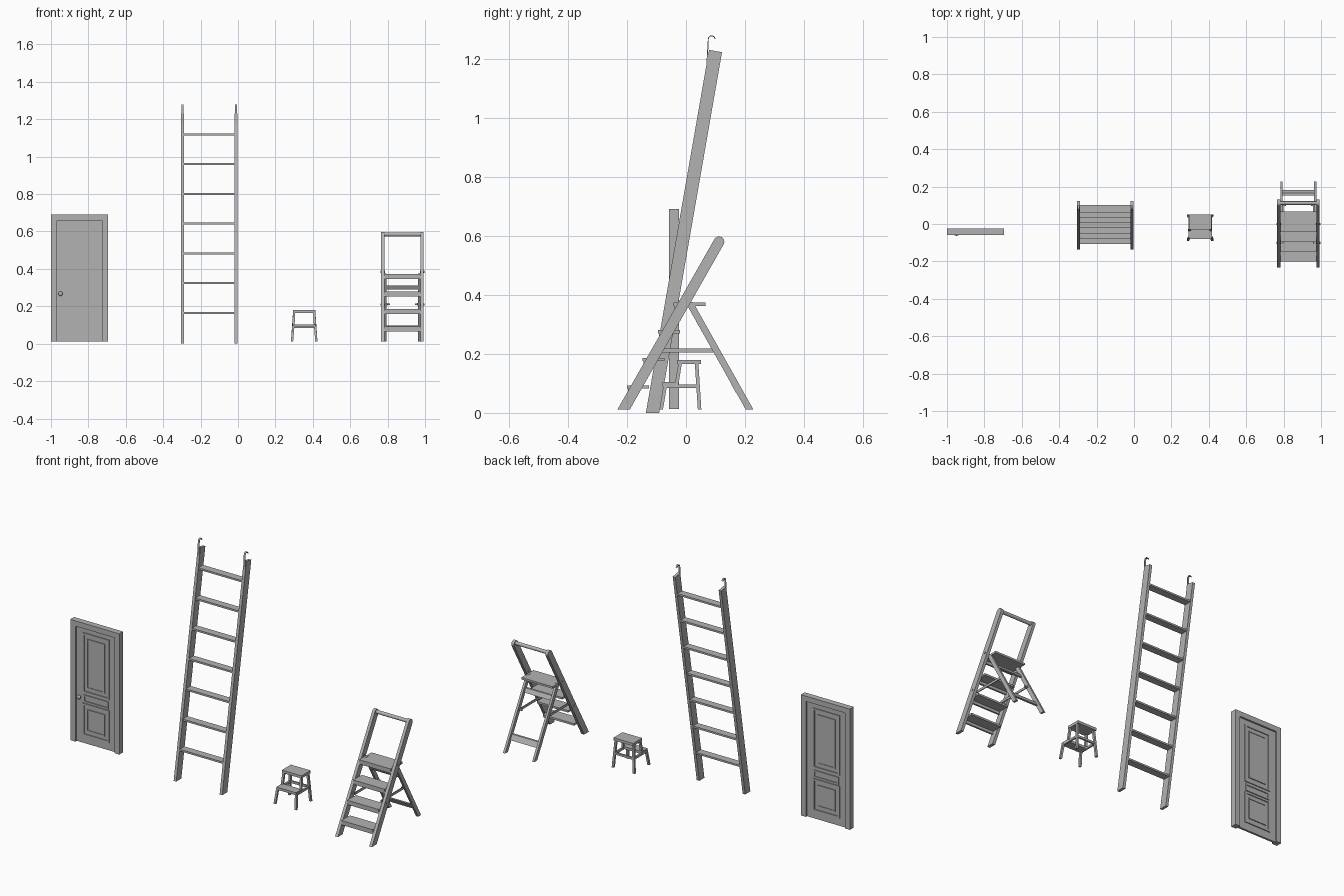
import bpy
import bmesh
from math import cos, sin, pi, radians
from mathutils import Matrix, Vector

default_cube = bpy.data.objects.get("Cube")
if default_cube:
    bpy.data.objects.remove(default_cube, do_unlink=True)

grey = bpy.data.materials.new("plain grey")
grey.use_nodes = True
grey_value = (0.45, 0.45, 0.45, 1)
grey.diffuse_color = grey_value
grey.node_tree.nodes["Principled BSDF"].inputs["Base Color"].default_value = grey_value


def finish(name, bm, smooth=False):
    """Turn a bmesh into a named, coloured object."""
    bmesh.ops.recalc_face_normals(bm, faces=bm.faces)
    mesh = bpy.data.meshes.new(name)
    bm.to_mesh(mesh)
    bm.free()
    mesh.materials.append(grey)
    obj = bpy.data.objects.new(name, mesh)
    bpy.context.collection.objects.link(obj)
    if smooth:
        bpy.ops.object.select_all(action='DESELECT')
        obj.select_set(True)
        bpy.context.view_layer.objects.active = obj
        bpy.ops.object.shade_smooth_by_angle(angle=radians(40))
    return obj


def add_box(bm, xs, ys, zs):
    size = Matrix.Diagonal((xs[1] - xs[0], ys[1] - ys[0], zs[1] - zs[0], 1))
    middle = Matrix.Translation((sum(xs) / 2, sum(ys) / 2, sum(zs) / 2))
    bmesh.ops.create_cube(bm, size=1, matrix=middle @ size)


def box(name, xs, ys, zs):
    bm = bmesh.new()
    add_box(bm, xs, ys, zs)
    return finish(name, bm)


def ring(name, xs, ys, zs, width):
    """Rectangular frame made of two uprights and two crosspieces."""
    bm = bmesh.new()
    inner = (xs[0] + width, xs[1] - width)
    add_box(bm, (xs[0], inner[0]), ys, zs)
    add_box(bm, (inner[1], xs[1]), ys, zs)
    add_box(bm, inner, ys, (zs[0], zs[0] + width))
    add_box(bm, inner, ys, (zs[1] - width, zs[1]))
    return finish(name, bm)


def side_profile(name, points, xs):
    """Extrude a side outline of (y, z) points across x."""
    bm = bmesh.new()
    face = bm.faces.new([bm.verts.new((xs[0], y, z)) for y, z in points])
    moved = bmesh.ops.extrude_face_region(bm, geom=[face])["geom"]
    verts = [v for v in moved if isinstance(v, bmesh.types.BMVert)]
    bmesh.ops.translate(bm, verts=verts, vec=(xs[1] - xs[0], 0, 0))
    return finish(name, bm)


def leg(name, top, foot, width):
    """Square splayed leg with level ends."""
    bm = bmesh.new()
    half = width / 2
    rows = [[bm.verts.new((x + i * half, y + j * half, z))
             for i, j in ((-1, -1), (1, -1), (1, 1), (-1, 1))] for x, y, z in (foot, top)]
    bm.faces.new(rows[0])
    bm.faces.new(rows[1])
    for k in range(4):
        n = (k + 1) % 4
        bm.faces.new((rows[0][k], rows[0][n], rows[1][n], rows[1][k]))
    return finish(name, bm)


def rod(name, start, end, radius):
    start, end = Vector(start), Vector(end)
    turn = (end - start).to_track_quat('Z', 'Y').to_matrix().to_4x4()
    bm = bmesh.new()
    bmesh.ops.create_cone(bm, cap_ends=True, segments=16, radius1=radius, radius2=radius,
                          depth=(end - start).length,
                          matrix=Matrix.Translation((start + end) / 2) @ turn)
    return finish(name, bm, smooth=True)


def both_sides(centre, outer, thick):
    """Names and x ranges for a mirrored pair of upright parts."""
    return (("right", (centre - outer, centre - outer + thick)),
            ("left", (centre + outer - thick, centre + outer)))


# Door: casing, leaf, mouldings on both faces, knob
bottom = 0.013
casing_y = (-0.058, -0.024)
for side, xs in both_sides(-0.848, 0.152, 0.031):
    box(side + "_door_jamb", xs, casing_y, (bottom, 0.66))
box("door_lintel", (-1, -0.696), casing_y, (0.66, 0.69))
box("door_leaf", (-0.97, -0.726), (-0.046, -0.034), (bottom, 0.66))
raised_y = (-0.051, -0.029)
low_y = (-0.048, -0.032)
for label, low, high in (("upper", 0.296, 0.632), ("lower", 0.056, 0.237)):
    ring(label + "_panel_moulding", (-0.931, -0.765), raised_y, (low, high), 0.01)
    field = (low + 0.03, high - 0.03)
    box(label + "_panel_field", (-0.904, -0.792), low_y, field)
    ring(label + "_field_edge", (-0.904, -0.792), raised_y, field, 0.006)
ring("middle_panel_moulding", (-0.926, -0.77), raised_y, (0.243, 0.285), 0.008)
rod("knob_stem", (-0.949, -0.046, 0.267), (-0.949, -0.056, 0.267), 0.006)
bm = bmesh.new()
bmesh.ops.create_uvsphere(bm, u_segments=16, v_segments=10, radius=0.012,
                          matrix=Matrix.Translation((-0.949, -0.056, 0.267))
                          @ Matrix.Diagonal((1, 0.6, 1, 1)))
finish("door_knob", bm, smooth=True)

# Tall leaning ladder: rails, hook straps, treads
ladder_x = -0.1535
rail_outline = [(-0.136, 0), (-0.091, 0), (0.122, 1.222), (0.078, 1.23)]
bend = [(0.087 + 0.013 * cos(a), 1.266 + 0.013 * sin(a))
        for a in (pi - k * pi / 8 for k in range(9))]
inner_bend = [(0.087 + 0.01 * cos(a), 1.266 + 0.01 * sin(a))
              for a in (k * pi / 8 for k in range(9))]
hook_outline = [(0.069, 1.18)] + bend + inner_bend + [(0.073, 1.18)]
for side, xs in both_sides(ladder_x, 0.1505, 0.016):
    side_profile(side + "_ladder_rail", rail_outline, xs)
    side_profile(side + "_ladder_hook", hook_outline, (xs[0] + 0.003, xs[1] - 0.003))
for i in range(7):
    z = 0.165 + 0.159 * i
    y = -0.1135 + 0.1745 * z
    box(f"ladder_tread_{i + 1}", (ladder_x - 0.136, ladder_x + 0.136),
        (y - 0.021, y + 0.021), (z - 0.005, z + 0.005))

# Step stool: seat, lower step, splayed legs, rails
stool_x = 0.354
seat_x = (stool_x - 0.061, stool_x + 0.061)
box("stool_seat", seat_x, (-0.03, 0.05), (0.165, 0.18))
box("stool_step", seat_x, (-0.079, -0.028), (0.09, 0.104))
for side, s in (("right", -1), ("left", 1)):
    def at(offset, y, z):
        return (stool_x + s * offset, y, z)
    leg(side + "_stool_back_leg", at(0.054, 0.036, 0.168), at(0.065, 0.046, 0.012), 0.012)
    leg(side + "_stool_front_leg", at(0.058, -0.07, 0.095), at(0.065, -0.084, 0.012), 0.012)
    leg(side + "_stool_post", at(0.054, -0.02, 0.168), at(0.058, -0.033, 0.088), 0.012)
    x = stool_x + s * 0.058
    box(side + "_stool_rail", (x - 0.005, x + 0.005), (-0.07, 0.042), (0.085, 0.097))
box("stool_back_rail", (stool_x - 0.058, stool_x + 0.058), (0.036, 0.046), (0.085, 0.097))

# Folding step ladder: rounded rails, rear legs, braces
steps_x = 0.879
slope = 0.567
rail_top = Vector((0.112, 0.58))
cap = [(rail_top.x + 0.018 * cos(a), rail_top.y + 0.018 * sin(a))
       for a in (radians(-30 + 22.5 * k) for k in range(9))]
front_rail = [(-0.232, 0.012), (-0.19, 0.012)] + cap
rear_leg = [(0.202, 0.012), (0.228, 0.012), (0.024, 0.375), (-0.002, 0.375)]
for side, xs in both_sides(steps_x, 0.114, 0.017):
    side_profile(side + "_front_rail", front_rail, xs)
    rod(side + "_rail_bolt", (xs[0] - 0.003, -0.1, 0.21), (xs[1] + 0.003, -0.1, 0.21), 0.006)
    rod(side + "_pivot_bolt", (xs[0] - 0.003, 0.0, 0.385), (xs[1] + 0.003, 0.0, 0.385), 0.006)
for side, xs in both_sides(steps_x, 0.097, 0.013):
    side_profile(side + "_rear_leg", rear_leg, xs)
    box(side + "_platform_bracket", xs, (0.018, 0.03), (0.34, 0.366))
for side, xs in both_sides(steps_x, 0.084, 0.005):
    box(side + "_spreader_brace", xs, (-0.105, 0.108), (0.205, 0.218))
    rod(side + "_brace_pin", (xs[0] - 0.012, 0.1, 0.211), (xs[1] + 0.012, 0.1, 0.211), 0.005)
rod("top_grip_bar", (steps_x - 0.1, 0.112, 0.584), (steps_x + 0.1, 0.112, 0.584), 0.01)

# Treads with front aprons, and the platform
inside = (steps_x - 0.097, steps_x + 0.097)
for i in range(4):
    z = 0.093 + 0.0935 * i
    front = -0.2 + 0.0525 * i
    label = "platform" if i == 3 else f"step_{i + 1}"
    depth = 0.108 if i == 3 else 0.075
    box(label, inside, (front, front + depth), (z - 0.011, z))
    box(label + "_apron", inside, (front + 0.004, front + 0.014), (z - 0.027, z - 0.011))

# Boards tying the rear legs together
for label, z, height in (("upper", 0.3, 0.022), ("lower", 0.083, 0.028)):
    y = 0.222 - slope * z
    side_profile(label + "_rear_board",
                 [(y - 0.006, z - height / 2), (y + 0.006, z - height / 2),
                  (y + 0.006 - slope * height, z + height / 2),
                  (y - 0.006 - slope * height, z + height / 2)], inside)
